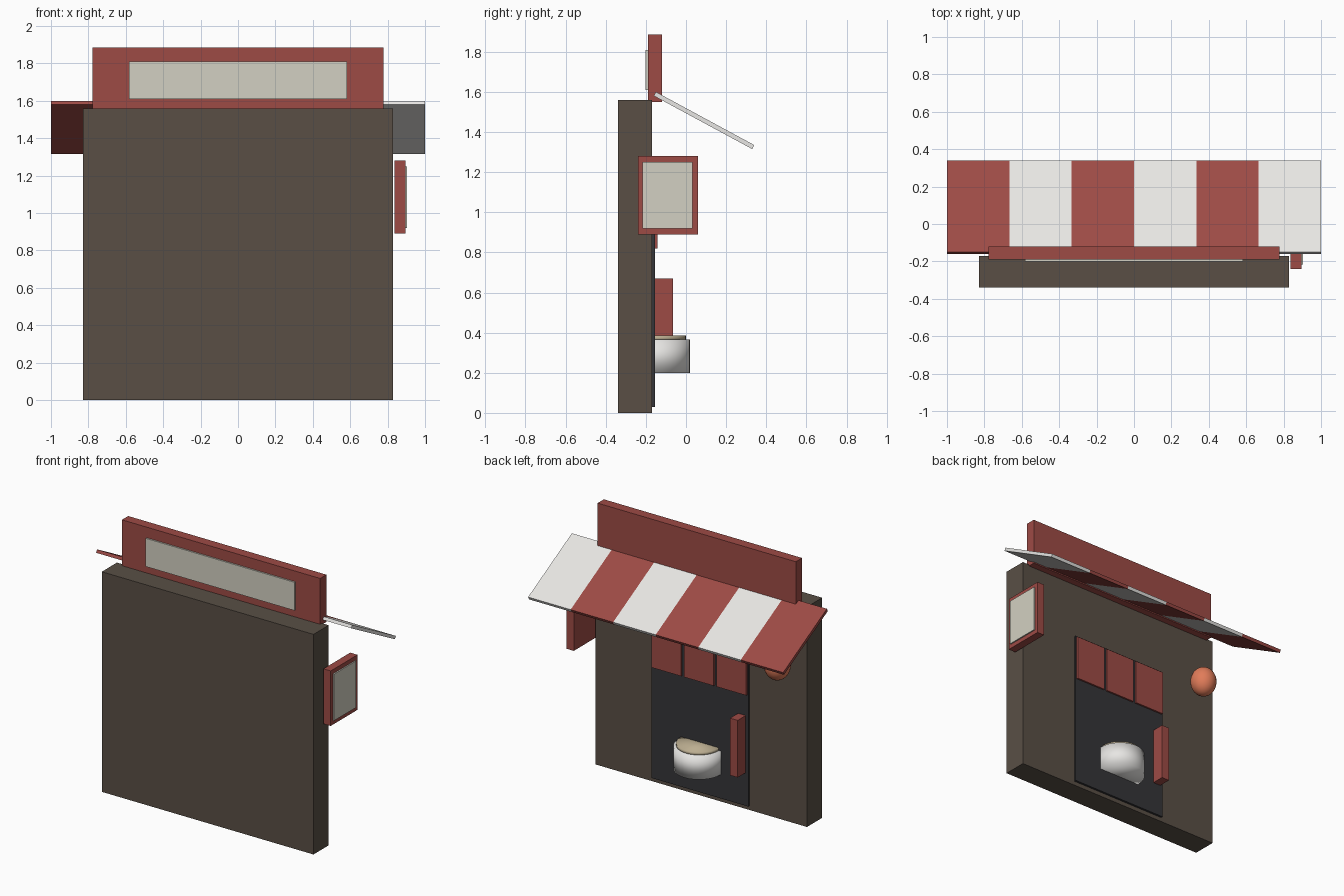
import bpy, bmesh, math

if "Cube" in bpy.data.objects:
    bpy.data.objects.remove(bpy.data.objects["Cube"])


def mat(name, r, g, b):
    m = bpy.data.materials.new(name)
    m.diffuse_color = (r, g, b, 1)
    m.use_nodes = True
    m.node_tree.nodes["Principled BSDF"].inputs["Base Color"].default_value = m.diffuse_color
    return m


BROWN = mat("brown", 0.10, 0.078, 0.06)
RED = mat("red", 0.34, 0.07, 0.06)
CREAM = mat("cream", 0.65, 0.63, 0.54)
WHITE = mat("white", 0.8, 0.79, 0.77)
DARK = mat("charcoal", 0.035, 0.035, 0.04)
TAN = mat("tan", 0.5, 0.42, 0.28)
ORANGE = mat("orange", 0.75, 0.2, 0.1)


def box(name, x, y, z, material):
    """Box from (min, max) ranges on each axis."""
    bpy.ops.mesh.primitive_cube_add(size=1, location=[sum(r) / 2 for r in (x, y, z)])
    ob = bpy.context.object
    ob.name = name
    ob.scale = [r[1] - r[0] for r in (x, y, z)]
    bpy.ops.object.transform_apply(location=False, rotation=False, scale=True)
    ob.data.materials.append(material)
    return ob


def disc(name, r, y, z, material):
    """Upright round solid with soft shading over its rim."""
    bpy.ops.mesh.primitive_cylinder_add(vertices=32, radius=r, depth=z[1] - z[0],
                                        location=(0, y, sum(z) / 2))
    ob = bpy.context.object
    ob.name = name
    ob.data.materials.append(material)
    bpy.ops.object.shade_smooth()
    return ob


def extrude_x(name, profile, x0, x1, material):
    """Sweep a (y, z) profile along x."""
    bm = bmesh.new()
    face = bm.faces.new([bm.verts.new((x0, y, z)) for y, z in profile])
    new = bmesh.ops.extrude_face_region(bm, geom=[face])["geom"]
    bmesh.ops.translate(bm, vec=(x1 - x0, 0, 0),
                        verts=[v for v in new if isinstance(v, bmesh.types.BMVert)])
    bmesh.ops.recalc_face_normals(bm, faces=bm.faces)
    mesh = bpy.data.meshes.new(name)
    bm.to_mesh(mesh)
    bm.free()
    mesh.materials.append(material)
    ob = bpy.data.objects.new(name, mesh)
    bpy.context.collection.objects.link(ob)
    return ob


# Wall and door
box("wall", (-0.83, 0.83), (-0.34, -0.17), (0, 1.56), BROWN)
box("door", (-0.38, 0.38), (-0.175, -0.155), (0.03, 1.15), DARK)

# Hanging door curtains
for i in range(3):
    cx = (i - 1) * 0.255
    box(f"curtain_{i + 1}", (cx - 0.117, cx + 0.117), (-0.157, -0.143), (0.82, 1.14), RED)

# Striped sloping awning
slope = [(-0.15, 1.60), (0.34, 1.335), (0.33, 1.315), (-0.16, 1.58)]
for i in range(6):
    extrude_x(f"awning_stripe_{i + 1}", slope, -1 + i / 3, -1 + (i + 1) / 3,
              WHITE if i % 2 else RED)

# Roof sign with its blank panel
box("roof_sign", (-0.777, 0.777), (-0.19, -0.12), (1.55, 1.885), RED)
box("roof_sign_panel", (-0.583, 0.583), (-0.201, -0.185), (1.61, 1.81), CREAM)

# Side sign with its blank panel
box("side_sign", (0.838, 0.895), (-0.24, 0.06), (0.89, 1.28), RED)
box("side_sign_panel", (0.89, 0.904), (-0.217, 0.033), (0.92, 1.25), CREAM)

# Bowl with its filling, set into the door
disc("bowl", 0.165, -0.145, (0.2, 0.365), WHITE)
disc("bowl_filling", 0.148, -0.148, (0.36, 0.385), TAN)

# Upright door block
box("door_block", (-0.36, -0.30), (-0.157, -0.065), (0.265, 0.67), RED)

# Round lantern
bpy.ops.mesh.primitive_uv_sphere_add(segments=24, ring_count=16, radius=1,
                                     location=(-0.667, -0.07, 1.145))
lantern = bpy.context.object
lantern.name = "lantern"
lantern.scale = (0.088, 0.088, 0.104)
bpy.ops.object.transform_apply(location=False, rotation=False, scale=True)
lantern.data.materials.append(ORANGE)
bpy.ops.object.shade_smooth()
